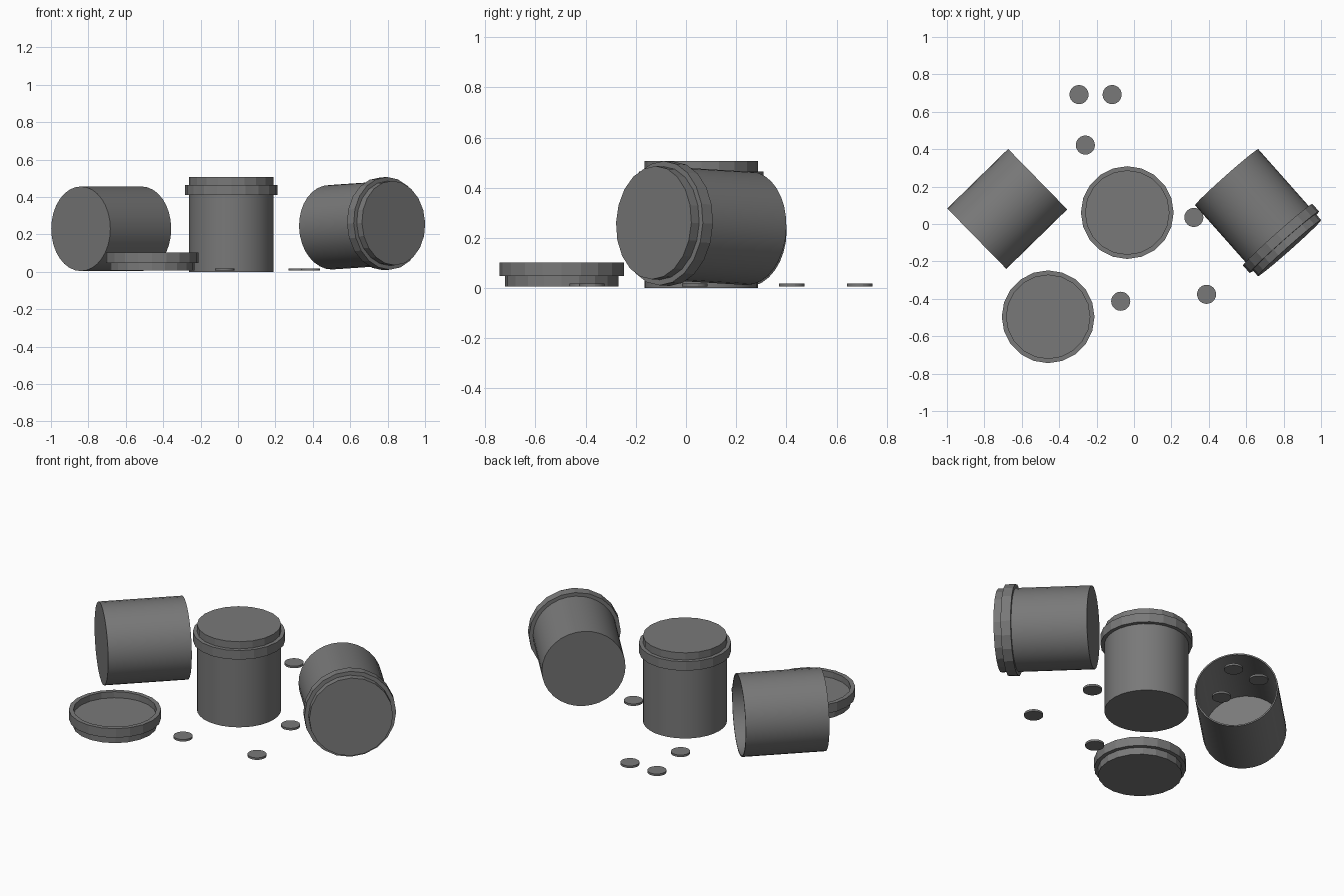
import bpy
from math import pi, cos, sin, radians
from mathutils import Matrix, Vector

if "Cube" in bpy.data.objects:
    bpy.data.objects.remove(bpy.data.objects["Cube"])

JAR_R, JAR_H, WALL = 0.226, 0.455, 0.008
LID_R = 0.248

dark = bpy.data.materials.new("dark_plastic")
dark.diffuse_color = (0.19, 0.19, 0.19, 1)
dark.use_nodes = True
dark.node_tree.nodes["Principled BSDF"].inputs["Base Color"].default_value = dark.diffuse_color


def lathe(name, profile, sides, matrix):
    """Revolve (radius, height) points and cap both ends of the profile."""
    verts, faces, rings = [], [], []
    for r, z in profile:
        rings.append(range(len(verts), len(verts) + sides))
        verts += [(r * cos(2 * pi * i / sides), r * sin(2 * pi * i / sides), z)
                  for i in range(sides)]
    for a, b in zip(rings, rings[1:]):
        for i in range(sides):
            j = (i + 1) % sides
            faces.append((a[i], a[j], b[j], b[i]))
    faces.append(tuple(reversed(rings[0])))
    faces.append(tuple(rings[-1]))
    mesh = bpy.data.meshes.new(name)
    mesh.from_pydata(verts, [], faces)
    mesh.materials.append(dark)
    obj = bpy.data.objects.new(name, mesh)
    bpy.context.collection.objects.link(obj)
    obj.matrix_world = matrix
    bpy.context.view_layer.objects.active = obj
    obj.select_set(True)
    bpy.ops.object.shade_smooth_by_angle(angle=radians(15))
    obj.select_set(False)
    return obj


def jar(name, matrix):
    # hollow cup: outer base, outer wall, rim, inner wall, inner floor
    inner = JAR_R - WALL
    lathe(name, [(JAR_R, 0), (JAR_R, JAR_H), (inner, JAR_H), (inner, WALL)], 32, matrix)


def lid(name, matrix):
    # cap with recessed underside, wide gripping ring and narrower top
    lathe(name, [(0.223, 0.036), (0.223, 0), (LID_R, 0), (LID_R, 0.054),
                 (0.226, 0.054), (0.226, 0.096)], 20, matrix)


def along(origin, direction):
    """Local z follows direction from origin."""
    return Matrix.Translation(origin) @ Vector(direction).to_track_quat('Z', 'Y').to_matrix().to_4x4()


def lidded(prefix, matrix):
    jar(prefix + "_jar", matrix)
    lid(prefix + "_lid", matrix @ Matrix.Translation((0, 0, 0.411)))


# standing closed jar
lidded("standing", Matrix.Translation((-0.036, 0.061, 0)))
# closed jar lying on its side, lid end slightly raised
lidded("lying", along((0.4955, 0.25, 0.238), (0.664, -0.748, 0.045)))
# open empty jar on its side
jar("open_jar", along((-0.8405, -0.0785, 0.23), (0.715, 0.699, 0)))
# removed lid, upside down
lid("loose_lid", Matrix.Translation((-0.459, -0.496, 0.102)) @ Matrix.Rotation(pi, 4, 'X'))

# scattered flat discs
for i, (x, y) in enumerate([(-0.294, 0.692), (-0.117, 0.692), (-0.26, 0.422),
                            (0.32, 0.035), (-0.071, -0.413), (0.388, -0.376)]):
    lathe(f"disc_{i + 1}", [(0.051, 0), (0.051, 0.012)], 24,
          Matrix.Translation((x, y, 0.006)))
